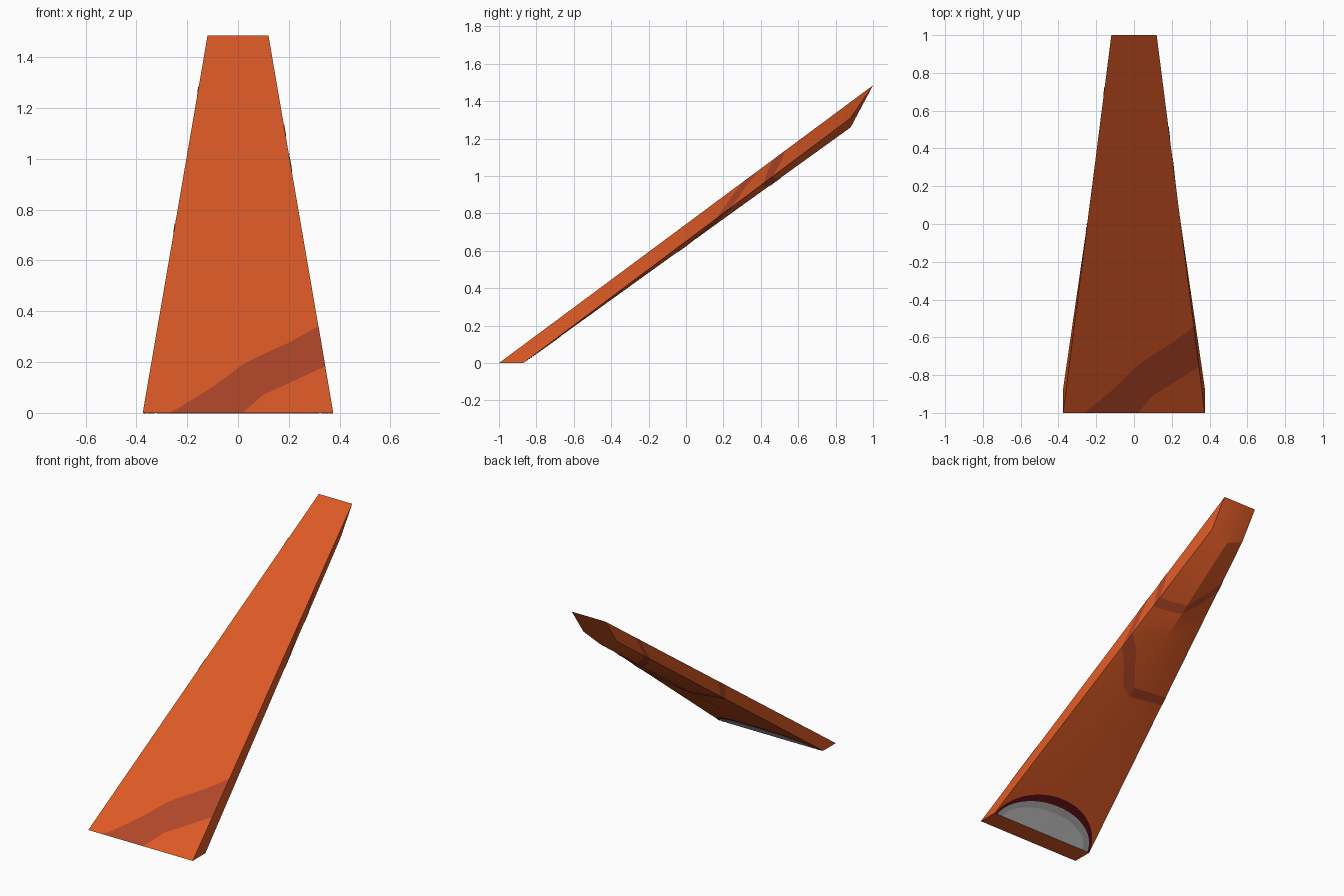
import bpy, bmesh, math
from mathutils import Vector

if "Cube" in bpy.data.objects:
    bpy.data.objects.remove(bpy.data.objects["Cube"])

H = 1.485


def material(name, rgb):
    m = bpy.data.materials.new(name)
    m.diffuse_color = (*rgb, 1)
    m.use_nodes = True
    m.node_tree.nodes["Principled BSDF"].inputs["Base Color"].default_value = m.diffuse_color
    return m


ORANGE = material("orange", (0.72, 0.102, 0.019))
BROWN = material("dark_stripe", (0.44, 0.062, 0.022))
RED = material("dark_red", (0.11, 0.005, 0.008))
MID_GREY = material("mid_grey", (0.45, 0.45, 0.45))
GREY = material("light_grey", (0.62, 0.62, 0.62))


# Surfaces of the tapered slanting body
def front(x, z):
    return Vector((x, -1 + 2 * z / H, z))


def under(a, t):
    return Vector((a * (0.375 - 0.255 * t), -0.87 + 1.75 * t, (1.26 + 0.05 * abs(a)) * t))


def side(sign):
    def point(v, t):
        top = front(sign * (0.375 - 0.255 * t), t * H)
        return top.lerp(under(sign, t), v)
    return point


def make(name, bm, mat):
    me = bpy.data.meshes.new(name)
    bm.to_mesh(me)
    bm.free()
    me.materials.append(mat)
    ob = bpy.data.objects.new(name, me)
    bpy.context.collection.objects.link(ob)
    return ob


# Painted patch: a strip of (u, v_low, v_high) steps laid just above a surface
def band(name, surface, normal, steps, mat):
    n = Vector(normal).normalized()
    bm = bmesh.new()
    rows = [[bm.verts.new(surface(u, v) + n * 0.002) for v in (lo, hi)] for u, lo, hi in steps]
    for p, q in zip(rows, rows[1:]):
        f = bm.faces.new((p[0], q[0], q[1], p[1]))
        f.normal_update()
        if f.normal.dot(n) < 0:
            f.normal_flip()
    return make(name, bm, mat)


# Body: six-point cross-section lofted from foot to tip
bm = bmesh.new()
N = 12
loops = []
for i in range(N + 1):
    t = i / N
    w = 0.375 - 0.255 * t
    pts = [front(-w, t * H), front(0, t * H), front(w, t * H), under(1, t), under(0, t), under(-1, t)]
    loops.append([bm.verts.new(p) for p in pts])
for p, q in zip(loops, loops[1:]):
    for k in range(6):
        j = (k + 1) % 6
        bm.faces.new((p[k], p[j], q[j], q[k]))
for r in (loops[0], loops[-1]):
    bm.faces.new((r[0], r[1], r[4], r[5]))
    bm.faces.new((r[1], r[2], r[3], r[4]))
bmesh.ops.recalc_face_normals(bm, faces=bm.faces)
body = make("slanted_body", bm, ORANGE)
bpy.context.view_layer.objects.active = body
body.select_set(True)
bpy.ops.object.shade_smooth_by_angle(angle=math.radians(15))

# Stripe across the lower front
band("front_stripe", front, (0, -H, 2),
     [(-0.27, 0, 0), (-0.23, 0, 0.02), (-0.1, 0, 0.1), (0.02, 0, 0.19), (0.1, 0.07, 0.23),
      (0.2, 0.115, 0.275), (0.317, 0.17, 0.34), (0.344, 0.18, 0.18)], BROWN)

# Stripes winding over the underside
UNDER_N = (0, 1.26, -1.75)
for name, steps in {
    "upper_back_stripe": [(1, 0.73, 0.76), (0.5, 0.74, 0.77), (0, 0.755, 0.785), (-0.5, 0.795, 0.825), (-1, 0.84, 0.87)],
    "lower_back_stripe": [(1, 0.585, 0.635), (0.6, 0.54, 0.60), (0.3, 0.49, 0.55), (0, 0.47, 0.50), (-1, 0.475, 0.50)],
}.items():
    band(name, under, UNDER_N, steps, BROWN)

# Stripe ends on the two side faces
for name, sign, steps in (
    ("right_upper_side_stripe", 1, [(0, 0.735, 0.765), (0.5, 0.73, 0.77), (1, 0.735, 0.76)]),
    ("right_lower_side_stripe", 1, [(0, 0.65, 0.69), (0.5, 0.62, 0.665), (1, 0.59, 0.635)]),
    ("left_upper_side_stripe", -1, [(0, 0.85, 0.87), (1, 0.84, 0.87)]),
    ("left_lower_side_stripe", -1, [(0, 0.48, 0.51), (1, 0.475, 0.50)]),
):
    band(name, side(sign), (sign, 0, 0), steps, BROWN)


# Half-disc at the foot of the underside, as nested arcs
def arc(a, r, h):
    return h * math.sqrt(max(0, 1 - (a / r) ** 2))


rings = [("disc_rim", 0.99, 0.115, RED), ("disc_border", 0.95, 0.09, MID_GREY),
         ("disc_centre", 0.85, 0.068, GREY), (None, 1, 0, None)]
for (name, r, h, mat), (_, r2, h2, _) in zip(rings, rings[1:]):
    steps = []
    for i in range(41):
        a = -r * math.cos(math.pi * i / 40)
        steps.append((a, arc(a, r2, h2), arc(a, r, h)))
    band(name, under, UNDER_N, steps, mat)
